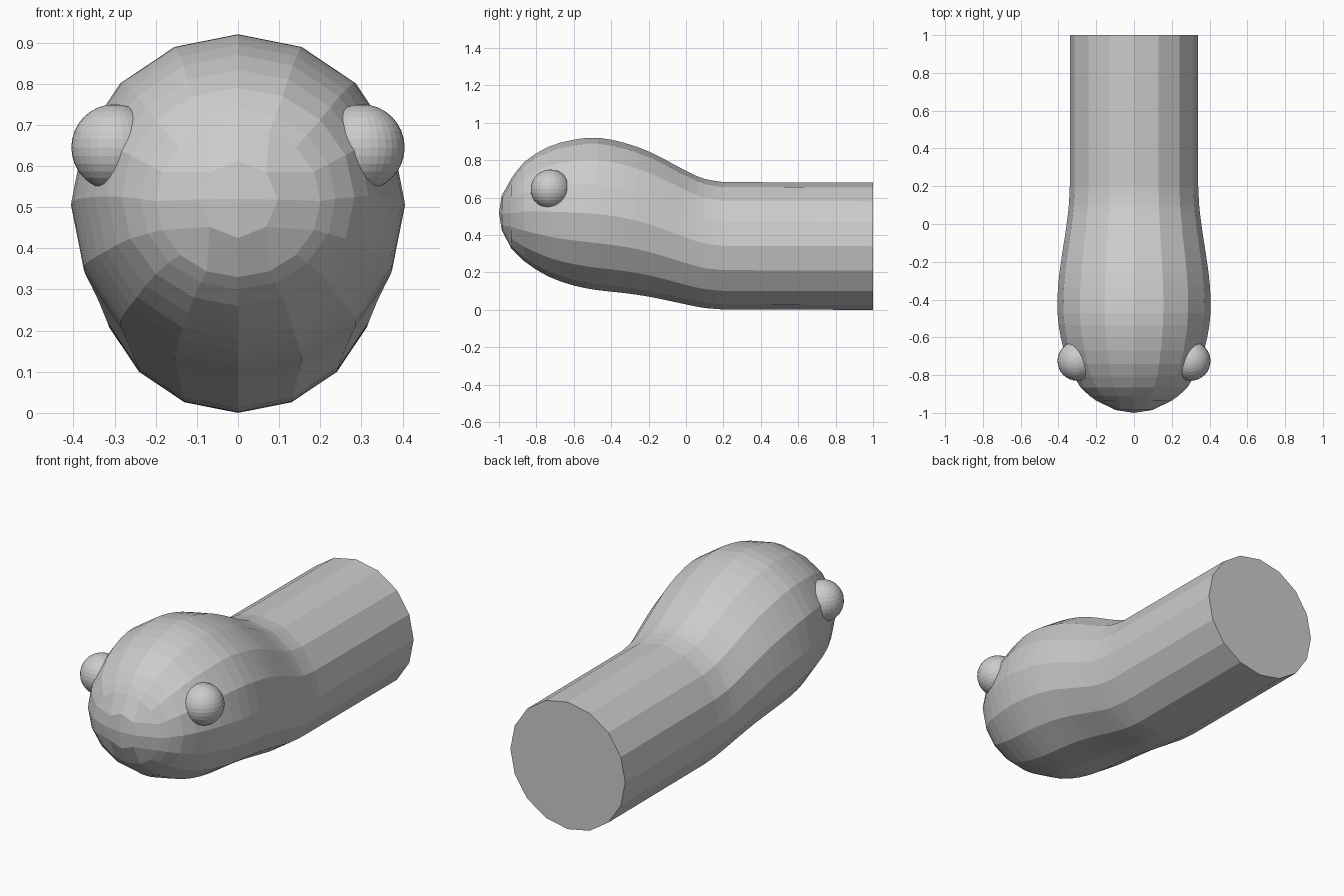
import bpy, bmesh
from math import sin, cos, pi

if "Cube" in bpy.data.objects:
    bpy.data.objects.remove(bpy.data.objects["Cube"])

SIDES = 16

# body stations: y, top z, bottom z, half width
stations = [
    (-0.935, 0.70, 0.33, 0.20),
    (-0.865, 0.79, 0.26, 0.283),
    (-0.74, 0.87, 0.18, 0.348),
    (-0.60, 0.91, 0.13, 0.388),
    (-0.47, 0.92, 0.105, 0.405),
    (-0.33, 0.893, 0.09, 0.402),
    (-0.195, 0.845, 0.07, 0.386),
    (-0.06, 0.775, 0.042, 0.365),
    (0.02, 0.733, 0.025, 0.354),
    (0.10, 0.70, 0.01, 0.345),
    (0.20, 0.683, 0.002, 0.34),
]


def mid(i):
    # smooth midpoint between stations i and i+1
    p = [stations[max(0, min(len(stations) - 1, k))] for k in (i - 1, i, i + 1, i + 2)]
    w = (-1 / 16, 9 / 16, 9 / 16, -1 / 16)
    return tuple(sum(a * v[c] for a, v in zip(w, p)) for c in range(4))


rings = []
for i, s in enumerate(stations):
    rings.append(s)
    if i < len(stations) - 1:
        rings.append(mid(i))
rings.append((1.0, 0.68, 0.0, 0.34))


def add_ring(bm, station, n=SIDES):
    y, top, bottom, half = station
    cz, rz = (top + bottom) / 2, (top - bottom) / 2
    return [bm.verts.new((half * sin(2 * pi * k / n), y, cz + rz * cos(2 * pi * k / n)))
            for k in range(n)]


# head and body: one lofted skin
bm = bmesh.new()
loops = [add_ring(bm, r) for r in rings]
for a, b in zip(loops, loops[1:]):
    for k in range(SIDES):
        j = (k + 1) % SIDES
        bm.faces.new((a[k], a[j], b[j], b[k]))
bm.faces.new(loops[-1])

# nose: 4 x 4 quad patch inside the first ring
outer = loops[0]
inner = add_ring(bm, (-0.985, 0.612, 0.425, 0.097), 8)
tip = bm.verts.new((0, -1.0, 0.52))
for q in range(4):
    c = 4 * q + 2                      # corner of the patch
    i0, i1, i2 = inner[2 * q], inner[2 * q + 1], inner[(2 * q + 2) % 8]
    o = [outer[(c + d) % SIDES] for d in (-2, -1, 0, 1, 2)]
    bm.faces.new((o[0], o[1], i1, i0))
    bm.faces.new((o[1], o[2], o[3], i1))
    bm.faces.new((o[3], o[4], i2, i1))
    bm.faces.new((i0, i1, i2, tip))
bmesh.ops.recalc_face_normals(bm, faces=bm.faces)
mesh = bpy.data.meshes.new("body")
bm.to_mesh(mesh)
bm.free()
bpy.context.collection.objects.link(bpy.data.objects.new("body", mesh))

# eyes
for side, name in ((-1, "left_eye"), (1, "right_eye")):
    bpy.ops.mesh.primitive_uv_sphere_add(segments=32, ring_count=16, radius=0.105,
                                         location=(side * 0.30, -0.725, 0.645))
    bpy.context.object.name = name
